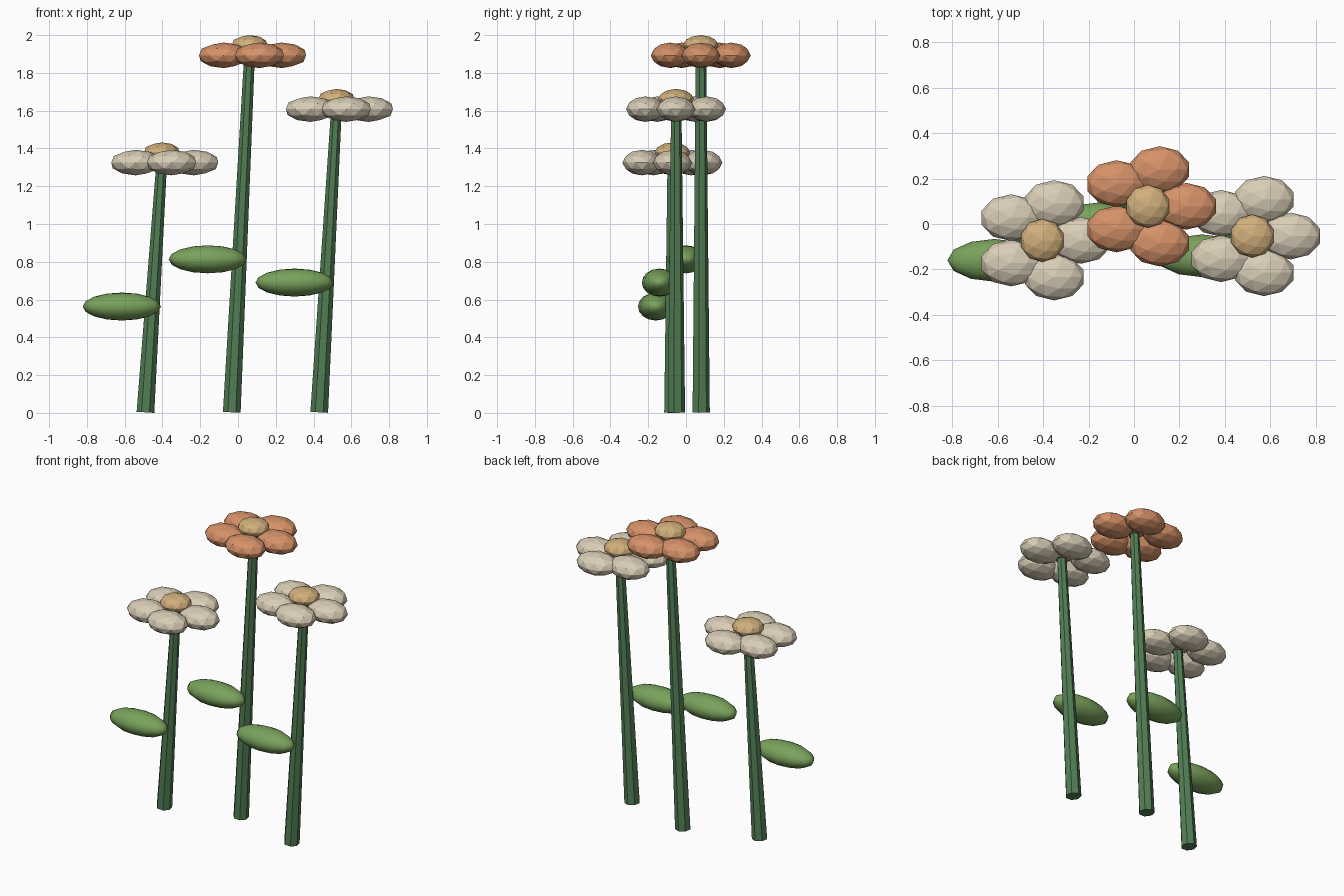
import bpy
import math
from mathutils import Vector

if "Cube" in bpy.data.objects:
    bpy.data.objects.remove(bpy.data.objects["Cube"])


def material(name, rgb):
    m = bpy.data.materials.new(name)
    m.diffuse_color = (*rgb, 1)
    m.use_nodes = True
    m.node_tree.nodes["Principled BSDF"].inputs["Base Color"].default_value = m.diffuse_color
    return m


STEM = material("stem green", (0.085, 0.21, 0.09))
LEAF = material("leaf green", (0.19, 0.36, 0.105))
CREAM = material("cream", (0.69, 0.61, 0.47))
ORANGE = material("orange", (0.67, 0.285, 0.14))
GOLD = material("gold", (0.64, 0.43, 0.20))


def finish(name, mat):
    ob = bpy.context.object
    ob.name = name
    ob.data.materials.append(mat)
    return ob


# Faceted ellipsoid for petals and flower centres
def pebble(name, loc, radii, mat):
    bpy.ops.mesh.primitive_ico_sphere_add(subdivisions=2, radius=1, location=loc)
    finish(name, mat).scale = radii


# Tapered stem leaning from its foot to its head
def stem(name, foot, head):
    a, b = Vector(foot), Vector(head)
    d = b - a
    bpy.ops.mesh.primitive_cone_add(vertices=7, radius1=0.048, radius2=0.029,
                                    depth=d.length, location=(a + b) / 2,
                                    rotation=(0, math.atan2(d.x, d.z), 0))
    finish(name, STEM)


# Long smooth leaf
def leaf(name, loc):
    bpy.ops.mesh.primitive_uv_sphere_add(segments=12, ring_count=8, radius=1, location=loc)
    finish(name, LEAF).scale = (0.207, 0.094, 0.074)
    bpy.ops.object.shade_smooth()


# Each flower: label, head position, foot x, leaf centre, petal colour
flowers = [
    ("left", (-0.404, -0.072, 1.325), -0.49, (-0.615, -0.16, 0.563), CREAM),
    ("middle", (0.061, 0.078, 1.893), -0.033, (-0.16, 0.0, 0.813), ORANGE),
    ("right", (0.521, -0.053, 1.608), 0.43, (0.30, -0.14, 0.69), CREAM),
]

for label, (x, y, z), foot_x, leaf_loc, colour in flowers:
    stem(label + "_stem", (foot_x, y, 0.003), (x, y, z))
    leaf(label + "_leaf", leaf_loc)
    # Ring of five petals
    for i in range(5):
        a = i * math.tau / 5
        pebble(f"{label}_petal_{i + 1}",
               (x + 0.17 * math.cos(a), y + 0.17 * math.sin(a), z),
               (0.136, 0.103, 0.0675), colour)
    # Raised flower centre
    pebble(label + "_flower_centre", (x, y, z + 0.055), (0.098, 0.095, 0.052), GOLD)
